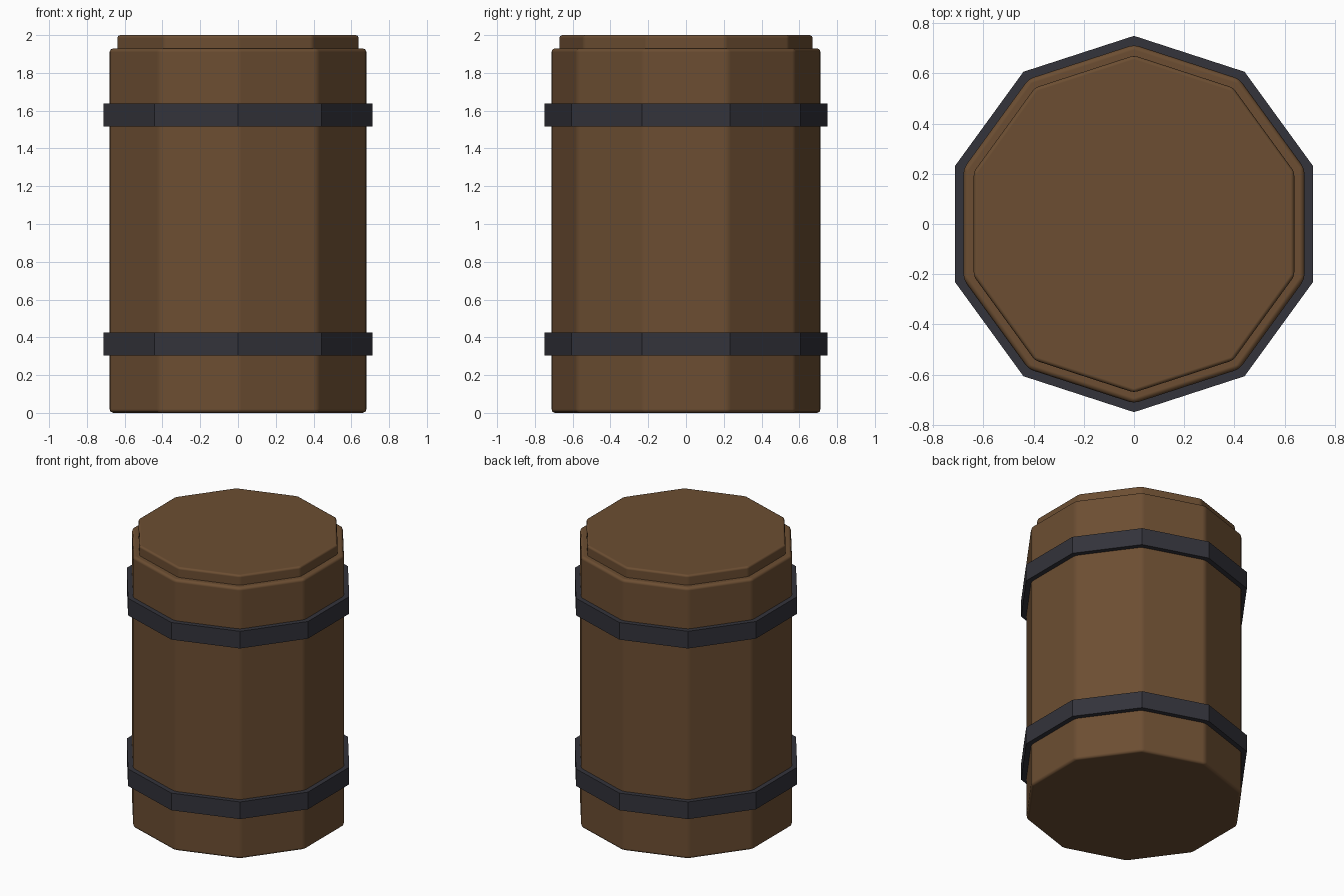
import bpy
import bmesh
import math

if "Cube" in bpy.data.objects:
    bpy.data.objects.remove(bpy.data.objects["Cube"])

SIDES = 10


def material(name, rgb):
    m = bpy.data.materials.new(name)
    m.diffuse_color = (*rgb, 1.0)
    m.use_nodes = True
    m.node_tree.nodes["Principled BSDF"].inputs["Base Color"].default_value = m.diffuse_color
    return m


wood = material("brown wood", (0.150, 0.076, 0.032))
iron = material("dark iron", (0.033, 0.033, 0.043))


def ring(bm, radius, z):
    """Decagon of vertices with a corner pointing along y."""
    step = 2 * math.pi / SIDES
    return [bm.verts.new((radius * math.cos(math.pi / 2 + i * step),
                          radius * math.sin(math.pi / 2 + i * step), z))
            for i in range(SIDES)]


def lathe(name, profile, mat, closed=False):
    """Revolve (radius, z) points; capped ends, or a closed loop."""
    bm = bmesh.new()
    rings = [ring(bm, r, z) for r, z in profile]
    pairs = list(zip(rings, rings[1:]))
    if closed:
        pairs.append((rings[-1], rings[0]))
    else:
        bm.faces.new(rings[0])
        bm.faces.new(rings[-1])
    for a, b in pairs:
        for i in range(SIDES):
            j = (i + 1) % SIDES
            bm.faces.new((a[i], a[j], b[j], b[i]))
    bmesh.ops.recalc_face_normals(bm, faces=bm.faces)
    mesh = bpy.data.meshes.new(name)
    bm.to_mesh(mesh)
    bm.free()
    mesh.materials.append(mat)
    obj = bpy.data.objects.new(name, mesh)
    bpy.context.collection.objects.link(obj)
    return obj


def soften(obj, width):
    """Rounded edges with flat-looking panels between them."""
    for p in obj.data.polygons:
        p.use_smooth = True
    bev = obj.modifiers.new("rounded edges", 'BEVEL')
    bev.width = width
    bev.segments = 2
    bev.limit_method = 'ANGLE'
    bev.angle_limit = math.radians(30)
    bev.harden_normals = True


# Wooden body and raised lid
soften(lathe("barrel_body", [(0.715, 0.0), (0.715, 1.93)], wood), 0.02)
soften(lathe("barrel_lid", [(0.672, 1.89), (0.672, 2.0)], wood), 0.015)

# Iron hoops
for name, z in (("lower_hoop", 0.303), ("upper_hoop", 1.517)):
    lathe(name, [(0.70, z), (0.75, z), (0.75, z + 0.122), (0.70, z + 0.122)],
          iron, closed=True)
